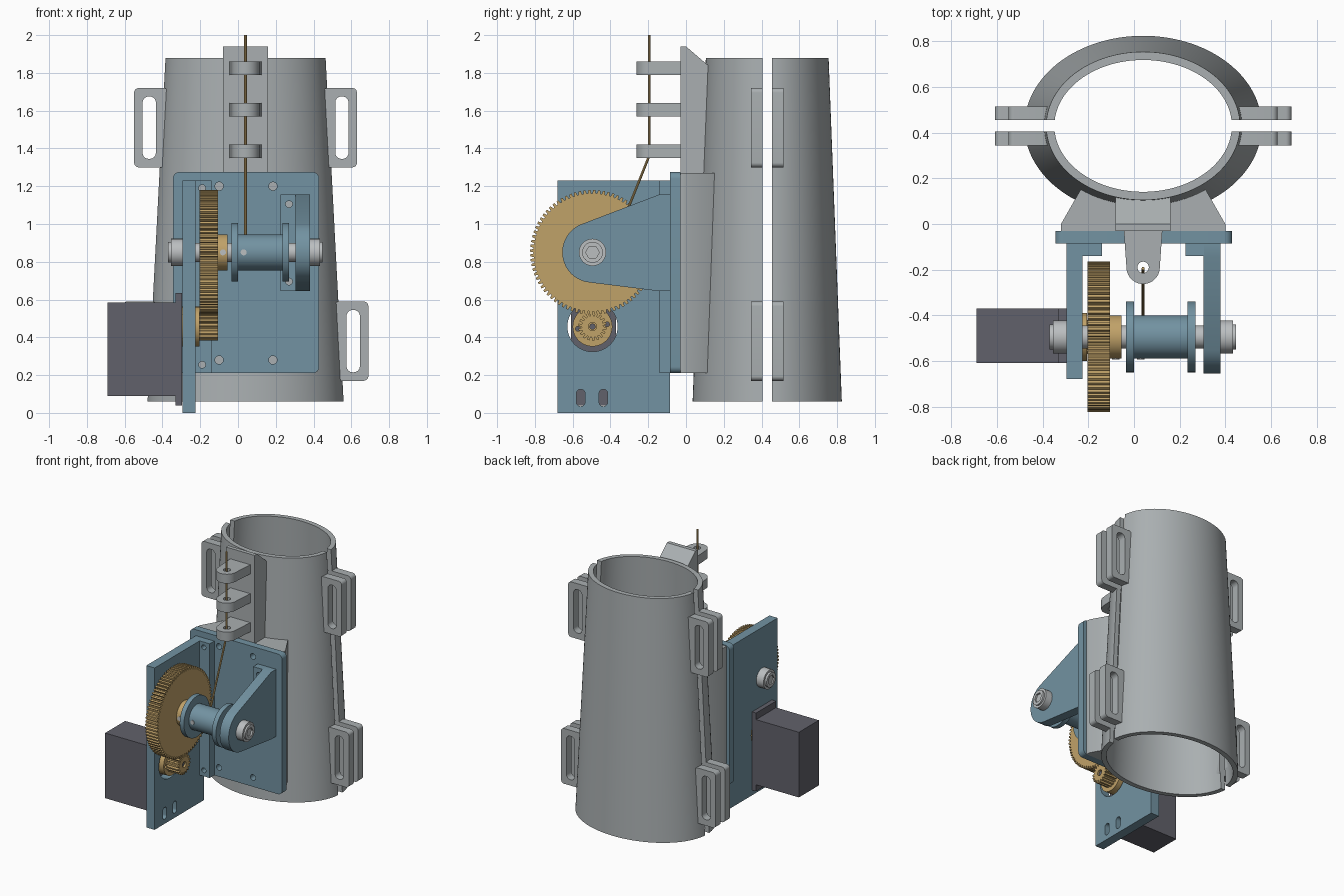
import bpy, bmesh, math
from mathutils import Matrix, Vector

if "Cube" in bpy.data.objects:
    bpy.data.objects.remove(bpy.data.objects["Cube"], do_unlink=True)

parts = []


def material(name, red, green, blue):
    mat = bpy.data.materials.new(name)
    mat.use_nodes = True
    colour = (red, green, blue, 1)
    mat.diffuse_color = colour
    mat.node_tree.nodes["Principled BSDF"].inputs["Base Color"].default_value = colour
    return mat


grey = material("light grey", 0.40, 0.43, 0.44)
steel = material("pale steel", 0.50, 0.52, 0.53)
blue = material("slate blue", 0.17, 0.29, 0.36)
gold = material("brass", 0.53, 0.36, 0.14)
dark = material("charcoal", 0.12, 0.12, 0.145)


# ---------- outline helpers ----------
def arc(cx, cy, r, start, end, n=32):
    angles = [math.radians(start + (end - start) * i / n) for i in range(n + 1)]
    return [(cx + r * math.cos(a), cy + r * math.sin(a)) for a in angles]


def circle(cx, cy, r, n=48):
    return arc(cx, cy, r, 0, 360, n)[:-1]


def rect(x0, x1, y0, y1):
    return [(x0, y0), (x1, y0), (x1, y1), (x0, y1)]


def rounded(x0, x1, y0, y1, r):
    return (arc(x1 - r, y1 - r, r, 0, 90, 8) + arc(x0 + r, y1 - r, r, 90, 180, 8)
            + arc(x0 + r, y0 + r, r, 180, 270, 8) + arc(x1 - r, y0 + r, r, 270, 360, 8))


def toothed(cx, cy, r, depth, teeth):
    points = []
    for i in range(teeth):
        for shift, radius in ((0, r - depth), (0.28, r - depth), (0.42, r), (0.86, r)):
            a = math.tau * (i + shift) / teeth
            points.append((cx + radius * math.cos(a), cy + radius * math.sin(a)))
    return points


# ---------- solid helpers ----------
def add(name, mesh, mat):
    mesh.name = name
    bm = bmesh.new()
    bm.from_mesh(mesh)
    bmesh.ops.remove_doubles(bm, verts=bm.verts, dist=0.00002)
    bmesh.ops.recalc_face_normals(bm, faces=bm.faces)
    bm.to_mesh(mesh)
    bm.free()
    mesh.materials.clear()
    mesh.materials.append(mat)
    ob = bpy.data.objects.new(name, mesh)
    bpy.context.collection.objects.link(ob)
    parts.append(ob)
    return ob


def curve_mesh(curve):
    ob = bpy.data.objects.new("helper_curve", curve)
    bpy.context.collection.objects.link(ob)
    graph = bpy.context.evaluated_depsgraph_get()
    graph.update()
    mesh = bpy.data.meshes.new_from_object(ob.evaluated_get(graph))
    bpy.data.objects.remove(ob)
    return mesh


FRAMES = {
    "x": Matrix(((0, 0, 1, 0), (1, 0, 0, 0), (0, 1, 0, 0), (0, 0, 0, 1))),
    "y": Matrix(((1, 0, 0, 0), (0, 0, -1, 0), (0, 1, 0, 0), (0, 0, 0, 1))),
    "z": Matrix.Identity(4),
}


def slab(name, axis, low, high, mat, *loops):
    """Extrude an outline (and holes) along an axis between two positions."""
    curve = bpy.data.curves.new(name, "CURVE")
    curve.dimensions = "2D"
    curve.fill_mode = "BOTH"
    curve.extrude = (high - low) / 2
    for loop in loops:
        spline = curve.splines.new("POLY")
        spline.points.add(len(loop) - 1)
        for point, (u, v) in zip(spline.points, loop):
            point.co = (u, v, 0, 1)
        spline.use_cyclic_u = True
    mesh = curve_mesh(curve)
    offset = Vector([(low + high) / 2 if a == axis else 0 for a in "xyz"])
    mesh.transform(Matrix.Translation(offset) @ FRAMES[axis])
    return add(name, mesh, mat)


def loft(name, sections, mat):
    n = len(sections[0])
    verts = [p for s in sections for p in s]
    faces = [tuple(range(n)), tuple(range(len(verts) - n, len(verts)))]
    for s in range(len(sections) - 1):
        for i in range(n):
            j = (i + 1) % n
            faces.append((s * n + i, s * n + j, s * n + n + j, s * n + n + i))
    mesh = bpy.data.meshes.new(name)
    mesh.from_pydata(verts, [], faces)
    return add(name, mesh, mat)


# ---------- tapered oval sleeve in two halves ----------
CX, CY = 0.04, 0.43
BOTTOM, TOP = 0.06, 1.88
WALL = 0.036


def radii(z, inset):
    t = (z - BOTTOM) / (TOP - BOTTOM)
    return 0.52 - 0.095 * t - inset, 0.395 - 0.07 * t - inset


def sleeve_half(name, side, n=56):
    sections = []
    for i in range(n + 1):
        ring = []
        for z, inset in ((BOTTOM, 0), (TOP, 0), (TOP, WALL), (BOTTOM, WALL)):
            a, b = radii(z, inset)
            start = math.asin(0.025 / b)
            t = start + (math.pi - 2 * start) * i / n
            ring.append((CX + a * math.cos(t), CY + side * b * math.sin(t), z))
        sections.append(ring)
    loft(name, sections, grey)


sleeve_half("front_sleeve", -1)
sleeve_half("back_sleeve", 1)

# strap ears, in pairs either side of the split
for level, inner, outer, z in (("upper", 0.41, 0.59, 1.30), ("lower", 0.47, 0.65, 0.17)):
    for side, label in ((1, "left"), (-1, "right")):
        for face, y in (("front", 0.345), ("back", 0.455)):
            span = sorted((CX + side * inner, CX + side * outer))
            slot = sorted((CX + side * (outer - 0.115), CX + side * (outer - 0.045)))
            slab(f"{level}_{label}_{face}_ear", "y", y, y + 0.06, grey,
                 rounded(*span, z, z + 0.42, 0.025),
                 rounded(*slot, z + 0.045, z + 0.375, 0.032))

# ---------- mounting block and guide tower, hollowed by the sleeve ----------
block = slab("mounting_block", "z", 0.21, 1.27, grey,
             [(-0.32, -0.03), (0.40, -0.03), (0.40, 0), (0.30, 0.175), (-0.22, 0.175), (-0.32, 0)])
tower = slab("guide_tower", "x", -0.08, 0.16, grey,
             [(-0.03, 1.26), (-0.03, 1.94), (0, 1.94), (0.105, 1.85), (0.14, 1.82), (0.14, 1.26)])


def oval(z):
    a, b = radii(z, WALL / 2)
    return [(CX + a * u, CY + b * v, z) for u, v in circle(0, 0, 1, 112)]


cutter = loft("sleeve_cutter", [oval(-0.1), oval(1.98)], grey)
cutter.hide_render = True
for ob in (block, tower):
    mod = ob.modifiers.new("hollow", "BOOLEAN")
    mod.operation = "DIFFERENCE"
    mod.solver = "EXACT"
    mod.object = cutter
    bpy.context.view_layer.objects.active = ob
    bpy.ops.object.modifier_apply(modifier=mod.name)
parts.remove(cutter)
bpy.data.objects.remove(cutter)

# line guides
for i in range(3):
    z = 1.35 + 0.22 * i
    slab(f"line_guide_{i + 1}", "z", z, z + 0.07, grey,
         arc(CX, -0.19, 0.073, 185, 355) + [(0.125, -0.02), (-0.045, -0.02)],
         circle(CX, -0.19, 0.025, 24))

# ---------- base plate and brackets ----------
plate_holes = [circle(x, z, 0.022, 24) for x in (-0.10, 0.185) for z in (0.28, 1.20)]
motor_side_holes = [circle(-0.19, z, 0.018, 24) for z in (0.255, 1.19)]
free_side_holes = [circle(0.27, z, 0.018, 24) for z in (0.695, 1.105)]
slab("base_plate", "y", -0.085, -0.03, blue, rounded(-0.345, 0.43, 0.21, 1.275, 0.035),
     *plate_holes, *motor_side_holes, *free_side_holes)
slab("motor_bracket_flange", "y", -0.14, -0.085, blue,
     rect(-0.226, -0.14, 0.21, 1.23), *motor_side_holes)
slab("free_bracket_flange", "y", -0.14, -0.085, blue,
     rect(0.225, 0.306, 0.645, 1.155), *free_side_holes)

AY, AZ, MZ = -0.495, 0.85, 0.457  # axle and motor centres
slab("motor_bracket", "x", -0.295, -0.225, blue, rect(-0.68, -0.085, 0, 1.23),
     circle(AY, MZ, 0.133), *[rounded(y, y + 0.045, 0.035, 0.125, 0.0215) for y in (-0.58, -0.46)])
slab("free_bracket", "x", 0.305, 0.38, blue,
     [(-0.085, 0.645), (-0.085, 1.155), (-0.145, 1.155)]
     + arc(AY, AZ, 0.16, 111, 263) + [(-0.145, 0.645)])

# ---------- motor and pinion ----------
slab("motor_body", "x", -0.69, -0.33, dark, rect(-0.61, -0.37, 0.09, 0.585))
slab("motor_flange", "x", -0.33, -0.296, dark, rect(-0.61, -0.37, 0.04, 0.635))
slab("motor_shaft", "x", -0.30, -0.115, dark, circle(AY, MZ, 0.016, 24))
slab("pinion_hub", "x", -0.296, -0.205, gold, circle(AY, MZ, 0.105),
     circle(AY - 0.077, MZ - 0.012, 0.013, 16), circle(AY + 0.077, MZ + 0.012, 0.013, 16))
slab("pinion", "x", -0.205, -0.105, gold, toothed(AY, MZ, 0.075, 0.018, 18),
     circle(AY, MZ, 0.022, 24))

# ---------- axle, large gear and spool ----------
slab("large_gear", "x", -0.203, -0.105, gold, toothed(AY, AZ, 0.33, 0.018, 80))
slab("gear_hub", "x", -0.106, -0.055, gold, circle(AY, AZ, 0.095))
slab("axle", "x", -0.36, 0.435, steel, circle(AY, AZ, 0.05))
slab("spool_drum", "x", -0.005, 0.24, blue, circle(AY, AZ, 0.095))
for label, x in (("right", -0.035), ("left", 0.235)):
    slab(f"{label}_spool_flange", "x", x, x + 0.035, blue, circle(AY, AZ, 0.155, 64))
for label, x in (("gear", -0.08), ("spool", 0.03)):
    slab(f"{label}_set_screw", "y", AY - 0.098, AY - 0.06, steel, circle(x, AZ, 0.016, 20))

for label, low, high, tip in (("right", -0.355, -0.294, -0.37), ("left", 0.379, 0.435, 0.448)):
    slab(f"{label}_collar", "x", low, high, steel, circle(AY, AZ, 0.072))
    ends = sorted((tip, low if label == "right" else high))
    slab(f"{label}_collar_rim", "x", *ends, steel, circle(AY, AZ, 0.055), circle(AY, AZ, 0.036, 6))

# ---------- line from the drum through the guides ----------
line = bpy.data.curves.new("line", "CURVE")
line.dimensions = "3D"
line.bevel_depth = 0.007
line.bevel_resolution = 3
line.use_fill_caps = True
spline = line.splines.new("POLY")
spline.points.add(2)
for point, (y, z) in zip(spline.points, ((-0.4, 0.85), (-0.195, 1.36), (-0.195, 2))):
    point.co = (CX, y, z, 1)
add("pull_line", curve_mesh(line), gold)

# smooth round surfaces, keeping hard edges
bpy.ops.object.select_all(action="DESELECT")
for ob in parts:
    ob.select_set(True)
bpy.context.view_layer.objects.active = parts[0]
bpy.ops.object.shade_smooth_by_angle(angle=math.radians(30))
